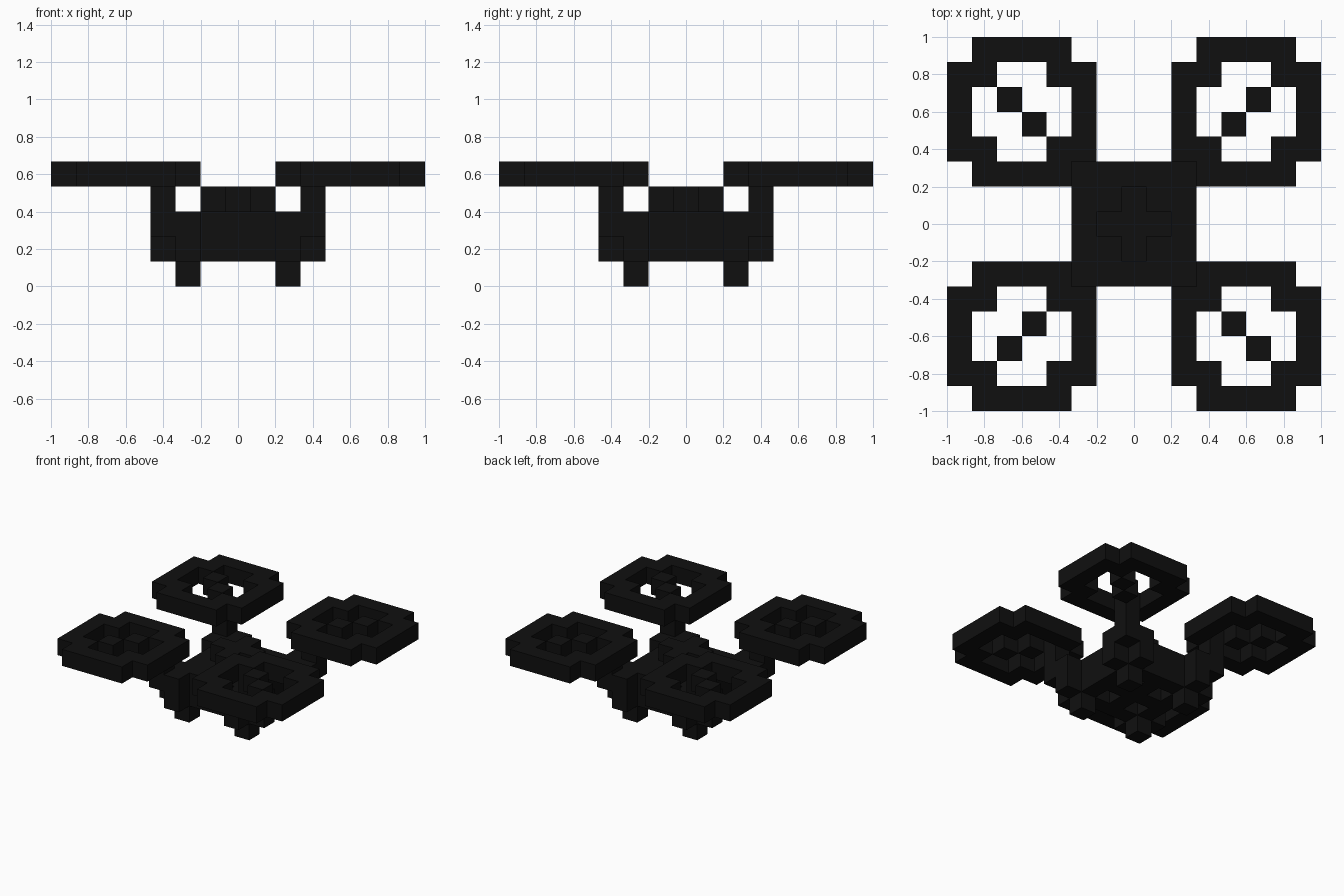
import bpy, bmesh
from mathutils import Vector

U = 2 / 15  # edge of one cube

cube = bpy.data.objects.get("Cube")
if cube:
    bpy.data.objects.remove(cube, do_unlink=True)

black = bpy.data.materials.new("matte_black")
black.use_nodes = True
colour = (0.005, 0.005, 0.005, 1)
black.diffuse_color = colour
bsdf = black.node_tree.nodes["Principled BSDF"]
bsdf.inputs["Base Color"].default_value = colour
bsdf.inputs["Roughness"].default_value = 0.9


def block(xs, ys, zs):
    """All cube cells in a box of inclusive index ranges."""
    return {(x, y, z) for x in range(xs[0], xs[1] + 1)
            for y in range(ys[0], ys[1] + 1) for z in range(zs[0], zs[1] + 1)}


def mirrored(cells, sx, sy):
    return {(x * sx, y * sy, z) for x, y, z in cells}


corners = [(1, -1, "front_left"), (-1, -1, "front_right"),
           (1, 1, "back_left"), (-1, 1, "back_right")]
parts = {}

# Body: square slab with four recesses underneath, cross-shaped canopy on top
recesses = {(x, y, 1) for x in (-1, 1) for y in (-1, 1)}
parts["body"] = block((-2, 2), (-2, 2), (1, 2)) - recesses
parts["canopy"] = block((-1, 1), (0, 0), (3, 3)) | block((0, 0), (-1, 1), (3, 3))

# One corner: foot, stepped arm, rotor guard ring and diagonal blade
foot = {(2, 2, 0)}
arm = block((2, 2), (3, 3), (1, 2)) | block((3, 3), (2, 2), (1, 2)) | block((3, 3), (3, 3), (2, 3))
ring_corners = {(x, y, 4) for x in (2, 7) for y in (2, 7)}
inner_corners = {(x, y, 4) for x in (3, 6) for y in (3, 6)}
guard = (block((2, 7), (2, 7), (4, 4)) - ring_corners
         - block((3, 6), (3, 6), (4, 4))) | inner_corners
blade = {(4, 4, 4), (5, 5, 4)}
for sx, sy, side in corners:
    for name, cells in (("foot", foot), ("arm", arm), ("rotor_guard", guard), ("rotor_blade", blade)):
        parts[f"{name}_{side}"] = mirrored(cells, sx, sy)

occupied = set().union(*parts.values())


def build(name, cells):
    """Make a mesh from the exposed cube faces of a part."""
    bm = bmesh.new()
    for cell in sorted(cells):
        centre = Vector((cell[0], cell[1], cell[2] + 0.5))
        for axis in range(3):
            for sign in (-1, 1):
                near = list(cell)
                near[axis] += sign
                if tuple(near) in occupied:
                    continue
                n, a, b = Vector(), Vector(), Vector()
                n[axis], a[(axis + 1) % 3], b[(axis + 2) % 3] = sign / 2, sign / 2, 0.5
                quad = [n - a - b, n + a - b, n + a + b, n - a + b]
                bm.faces.new([bm.verts.new((centre + c) * U) for c in quad])
    bmesh.ops.remove_doubles(bm, verts=bm.verts[:], dist=1e-4)
    mesh = bpy.data.meshes.new(name)
    bm.to_mesh(mesh)
    bm.free()
    mesh.materials.append(black)
    bpy.context.collection.objects.link(bpy.data.objects.new(name, mesh))


for part_name, part_cells in parts.items():
    build(part_name, part_cells)
